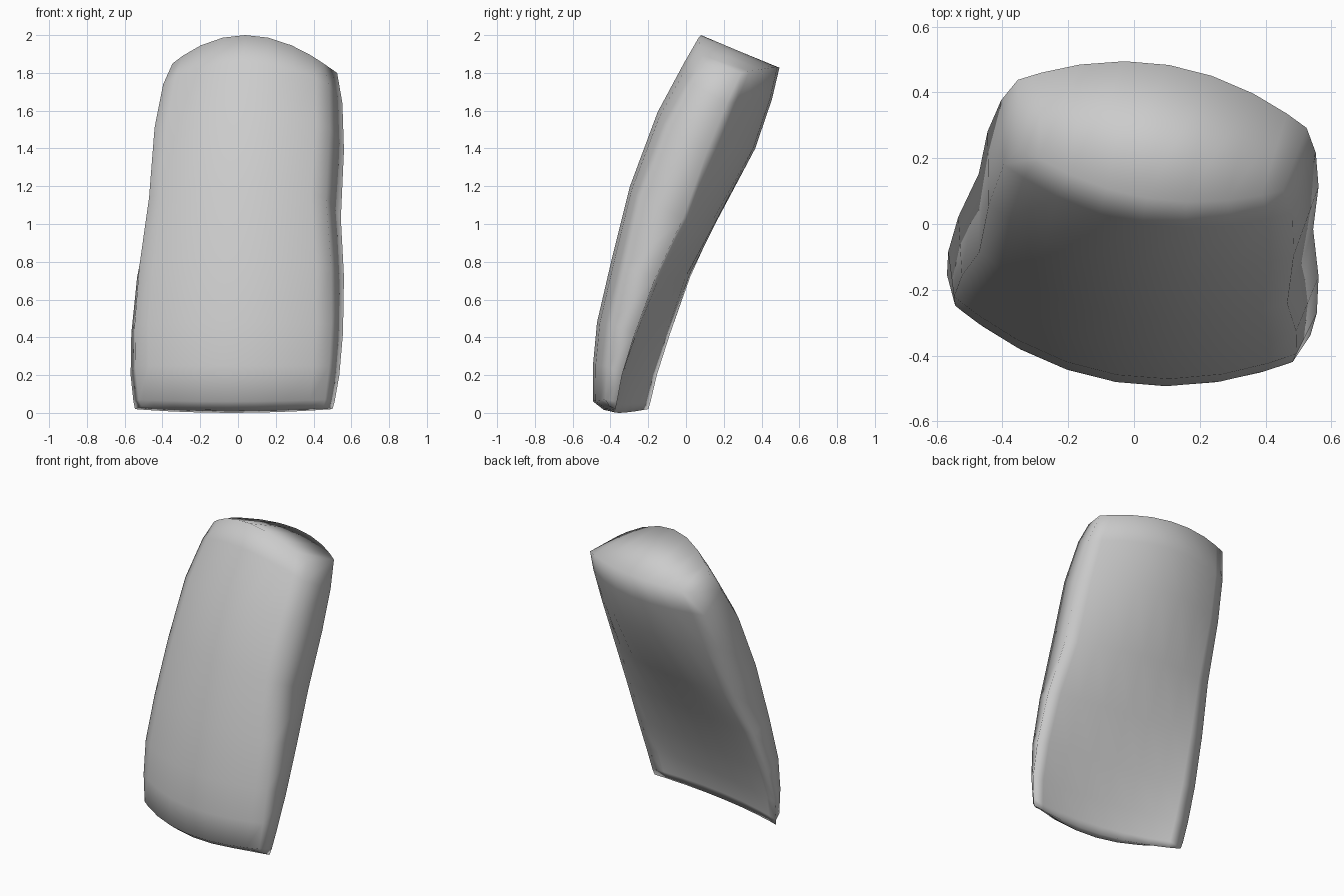
import bpy, bmesh
from mathutils import Matrix, Vector

if "Cube" in bpy.data.objects:
    bpy.data.objects.remove(bpy.data.objects["Cube"])

# Cross-sections from bottom to top:
# front z, front y, back z, back y (centre), back y (edge), half width, front sag, back sag
ROWS = [
    (0.015, -0.43, 0.00, -0.36, -0.29, 0.53, -0.02, -0.02),
    (0.06, -0.487, 0.05, -0.35, -0.28, 0.54, -0.01, -0.01),
    (0.25, -0.487, 0.20, -0.30, -0.25, 0.56, 0.00, 0.00),
    (0.48, -0.465, 0.42, -0.20, -0.18, 0.568, 0.01, 0.00),
    (0.80, -0.39, 0.72, -0.05, -0.07, 0.555, 0.03, 0.00),
    (1.20, -0.29, 1.03, 0.15, 0.07, 0.515, 0.06, 0.00),
    (1.60, -0.14, 1.40, 0.36, 0.20, 0.51, 0.09, 0.01),
    (1.86, 0.00, 1.66, 0.45, 0.30, 0.485, 0.12, 0.02),
    (2.00, 0.08, 1.83, 0.49, 0.37, 0.445, 0.15, 0.03),
]
COLS = [-1, -0.85, -0.6, -0.3, 0, 0.3, 0.6, 0.85, 1]
BULGE = 0.55

bm = bmesh.new()
fronts, backs = [], []
for zf, yf, zb, yb, ye, w, sag_f, sag_b in ROWS:
    wf = w - 0.04
    front, back = [], []
    for t in COLS:
        y = min(yf + BULGE * (wf * t) ** 2, ye - 0.04)
        front.append(bm.verts.new((wf * t, y, zf - sag_f * t * t)))
        back.append(bm.verts.new((w * t, yb + (ye - yb) * t * t, zb - sag_b * t * t)))
    fronts.append(front)
    backs.append(back)


def strip(a, b):
    for i in range(len(a) - 1):
        bm.faces.new((a[i], a[i + 1], b[i + 1], b[i]))


# Front and back faces
for grid in (fronts, backs):
    for low, high in zip(grid, grid[1:]):
        strip(low, high)
# Left and right sides
for c in (0, -1):
    strip([r[c] for r in fronts], [r[c] for r in backs])
# Bottom and top
for r in (0, -1):
    strip(fronts[r], backs[r])

bmesh.ops.recalc_face_normals(bm, faces=bm.faces)
# Whole cushion is turned slightly about the vertical axis
bm.transform(Matrix.Translation(Vector((0.025, 0, 0))) @ Matrix.Rotation(-0.165, 4, 'Z'))
for f in bm.faces:
    f.smooth = True

mesh = bpy.data.meshes.new("back_cushion")
bm.to_mesh(mesh)
bm.free()
bpy.context.collection.objects.link(bpy.data.objects.new("back_cushion", mesh))
